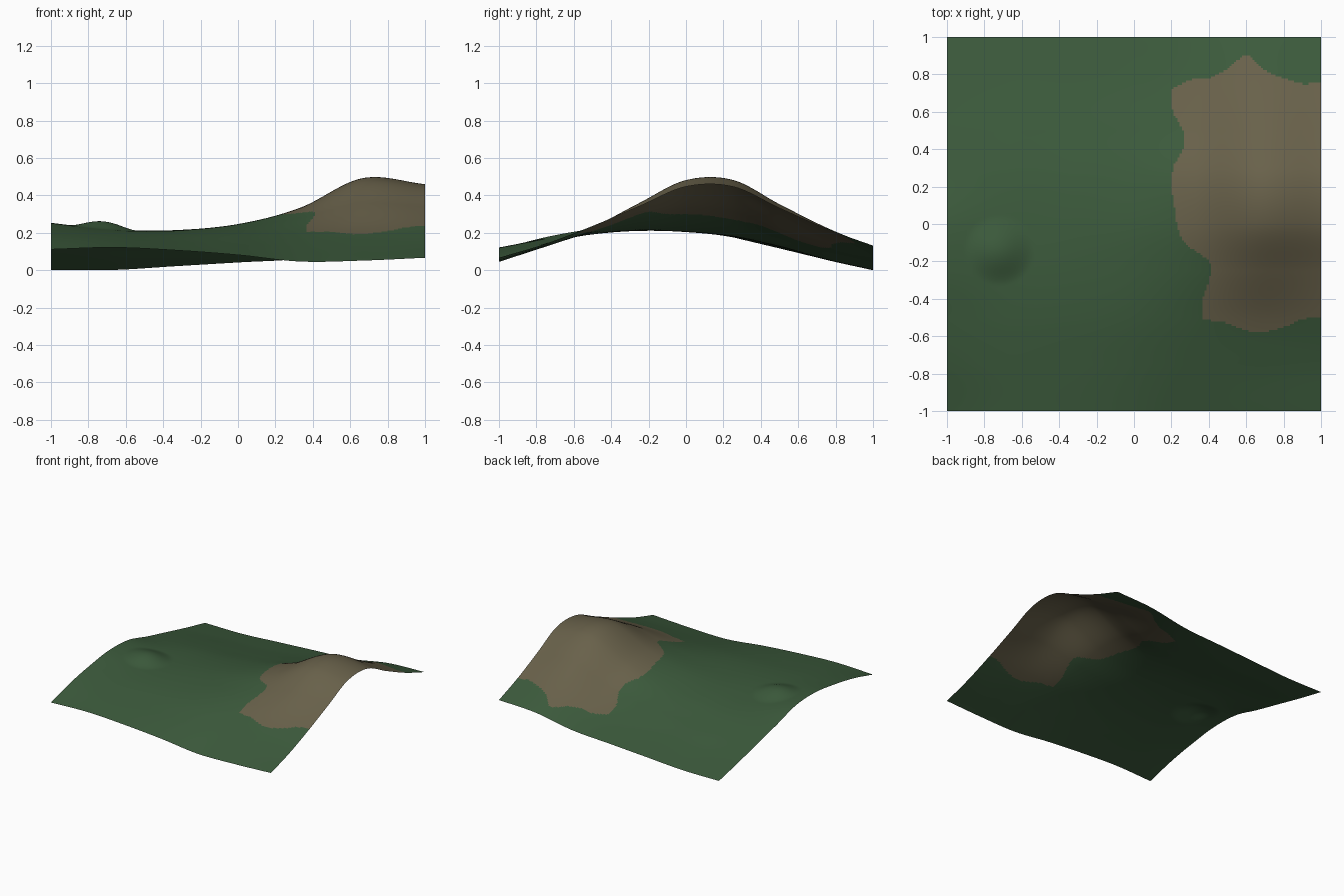
import bpy
import bmesh
import math

cube = bpy.data.objects.get("Cube")
if cube:
    bpy.data.objects.remove(cube, do_unlink=True)


def make_material(name, colour):
    mat = bpy.data.materials.new(name)
    mat.use_nodes = True
    mat.diffuse_color = (*colour, 1)
    mat.node_tree.nodes["Principled BSDF"].inputs["Base Color"].default_value = (*colour, 1)
    return mat


def spline(values, start, end, position):
    """Smooth curve through evenly spaced values between start and end."""
    last = len(values) - 1
    t = min(max((position - start) / (end - start), 0), 1) * last
    i = min(int(t), last - 1)
    t -= i
    b, c = values[i], values[i + 1]
    a = values[i - 1] if i > 0 else 2 * b - c
    d = values[i + 2] if i + 2 <= last else 2 * c - b
    return b + t * ((c - a) + t * ((2 * a - 5 * b + 4 * c - d)
                                   + t * (3 * (b - c) + d - a))) / 2


# Ground profiles, each running front to back, ordered from -x to +x
PROFILES = [
    (.11, .175, .22, .25, .24, .175, .115, .055, 0),
    (.12, .165, .2, .215, .205, .175, .12, .055, 0),
    (.105, .15, .19, .21, .21, .185, .13, .07, .02),
    (.08, .14, .195, .23, .245, .22, .16, .095, .04),
    (.045, .125, .205, .28, .33, .315, .215, .13, .06),
    (.05, .13, .225, .355, .475, .475, .345, .22, .115),
    (.065, .14, .235, .34, .445, .445, .33, .22, .13),
]

# Ragged borders of the bare earth patch
NORTH = (.72, .77, .78, .83, .9, .82, .78, .75, .76)
SOUTH = (-.48, -.49, -.515, -.53, -.57, -.575, -.55, -.51, -.5)
WEST = (.4, .37, .37, .4, .4, .27, .23, .215, .2, .21, .26, .26, .21, .2, .24)


def knoll(x, y):
    """Small rounded mound near the -x side."""
    r = math.hypot(x + .72, y + .14) / .19
    return .042 * (1 - r * r) ** 2 if r < 1 else 0


def height(x, y):
    section = [spline(profile, -1, 1, y) for profile in PROFILES]
    return spline(section, -1, 1, x) + knoll(x, y)


def is_earth(x, y):
    return (x > spline(WEST, -.6, .8, y)
            and spline(SOUTH, .2, 1, x) < y < spline(NORTH, .2, 1, x))


# Terrain sheet
bm = bmesh.new()
bmesh.ops.create_grid(bm, x_segments=180, y_segments=180, size=1)
for v in bm.verts:
    v.co.z = height(v.co.x, v.co.y)
lowest = min(v.co.z for v in bm.verts)
for v in bm.verts:
    v.co.z -= lowest

# Grass everywhere, earth over the hill
for face in bm.faces:
    centre = face.calc_center_median()
    face.material_index = int(is_earth(centre.x, centre.y))
    face.smooth = True

mesh = bpy.data.meshes.new("terrain")
bm.to_mesh(mesh)
bm.free()
mesh.materials.append(make_material("grass green", (.045, .103, .045)))
mesh.materials.append(make_material("earth brown", (.14, .12, .069)))
terrain = bpy.data.objects.new("terrain", mesh)
bpy.context.collection.objects.link(terrain)
